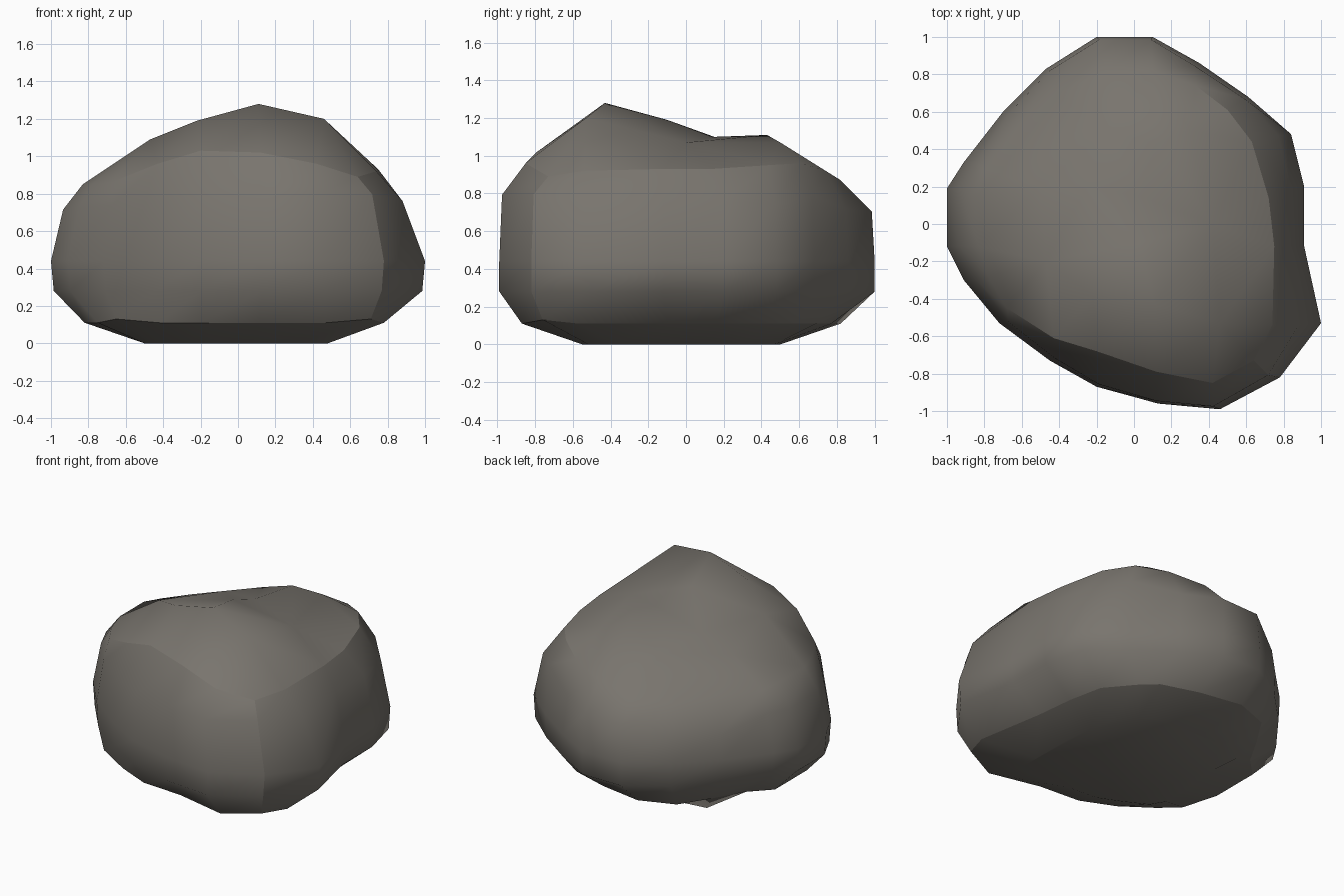
import bpy, bmesh
from mathutils import Vector
from mathutils.geometry import delaunay_2d_cdt

# Widest outline seen from above, counter-clockwise from the right side
outline = [(0.91, -0.12), (0.91, 0.2), (0.84, 0.48), (0.61, 0.68), (0.35, 0.86),
           (0.1, 1.0), (-0.2, 1.0), (-0.47, 0.83), (-0.7, 0.6), (-0.91, 0.33),
           (-1.0, 0.19), (-1.0, -0.12), (-0.91, -0.3), (-0.72, -0.53), (-0.45, -0.73),
           (-0.2, -0.87), (0.13, -0.96), (0.46, -0.99), (0.78, -0.82), (1.0, -0.53)]

# Lower rim where the sides turn under
rim = [(0.70, -0.1), (0.67, 0.17), (0.62, 0.41), (0.46, 0.6), (0.36, 0.69),
       (0.1, 0.77), (-0.2, 0.82), (-0.44, 0.73), (-0.57, 0.53), (-0.69, 0.32),
       (-0.82, 0.19), (-0.82, -0.16), (-0.75, -0.41), (-0.65, -0.55), (-0.42, -0.67),
       (-0.19, -0.77), (0.11, -0.79), (0.47, -0.87), (0.71, -0.76), (0.78, -0.57)]

# Uneven shoulder where the sides turn into the top
shoulder = [(0.75, -0.12, 0.93), (0.72, 0.14, 0.93), (0.63, 0.44, 0.95), (0.5, 0.61, 0.96),
            (0.33, 0.74, 0.92), (0.1, 0.82, 0.87), (-0.18, 0.8, 0.81), (-0.42, 0.69, 0.79),
            (-0.62, 0.5, 0.83), (-0.79, 0.29, 0.83), (-0.83, 0.15, 0.85), (-0.83, -0.12, 0.85),
            (-0.78, -0.28, 0.85), (-0.68, -0.45, 0.86), (-0.43, -0.61, 0.96), (-0.2, -0.68, 1.03),
            (0.12, -0.79, 1.02), (0.42, -0.85, 0.96), (0.64, -0.73, 0.89), (0.74, -0.54, 0.92)]

# High points of the crown: front peak, then the saddle and the low back hump
crown = [(0.11, -0.43, 1.28), (0.46, -0.53, 1.2), (-0.22, -0.38, 1.19), (0.03, -0.1, 1.19),
         (0.42, 0.0, 1.07), (-0.47, -0.2, 1.09), (-0.25, 0.2, 1.06), (0.03, 0.15, 1.1),
         (0.12, 0.43, 1.11), (0.3, 0.5, 1.07), (-0.5, 0.2, 0.97), (-0.15, 0.5, 1.0)]


def scaled(sx, sy, z):
    return [(x * sx, y * sy, z) for x, y in outline]


def clamp(v, lo, hi):
    return max(lo, min(hi, v))


# Flat base, rim, upright sides, tapering upper sides, shoulder
base = [(clamp(x * 0.68, -0.5, 0.48), clamp(y * 0.68, -0.55, 0.5), 0.0) for x, y in rim]
base[8] = (-0.49, 0.47, 0.0)
under = [(x, y, 0.13 if i in (13, 18) else 0.11) for i, (x, y) in enumerate(rim)]
upper = [(x * (0.92 if x > 0 else 0.935), y * 0.985, 0.74 - 0.04 * y + 0.03 * x)
         for x, y in outline]
upper[3] = (0.59, 0.67, 0.79)
upper[7] = (-0.45, 0.82, 0.6)
upper[8] = (-0.67, 0.59, 0.6)
upper[19] = (0.88, -0.54, 0.76)
rings = [base, under, scaled(0.985, 1.0, 0.28), scaled(1.0, 1.0, 0.44), upper, shoulder]

bm = bmesh.new()
loops = [[bm.verts.new(p) for p in ring] for ring in rings]
n = len(outline)
for lo, hi in zip(loops, loops[1:]):
    for i in range(n):
        j = (i + 1) % n
        bm.faces.new((lo[i], lo[j], hi[j], hi[i]))
bm.faces.new(loops[0][::-1])

# Crown: triangles between the shoulder and the high points
verts = loops[-1] + [bm.verts.new(p) for p in crown]
flat = [Vector(v.co[:2]) for v in verts]
_, _, tris, orig, _, _ = delaunay_2d_cdt(flat, [], [list(range(n))], 1, 1e-5)
for tri in tris:
    bm.faces.new([verts[orig[k][0]] for k in tri])
bmesh.ops.recalc_face_normals(bm, faces=bm.faces[:])

# Smooth stone with a few hard edges: rim, front right corner, right and front shoulder
for f in bm.faces:
    f.smooth = True
hard = [(loops[1][i], loops[1][(i + 1) % n]) for i in range(n)]
hard += [(a[18], b[18]) for a, b in zip(loops[1:], loops[2:])]
hard += [(loops[-1][i % n], loops[-1][(i + 1) % n]) for i in range(13, 24)]
for a, b in hard:
    edge = bm.edges.get((a, b))
    if edge:
        edge.smooth = False

mesh = bpy.data.meshes.new("boulder")
bm.to_mesh(mesh)
bm.free()
boulder = bpy.data.objects.new("boulder", mesh)
bpy.context.collection.objects.link(boulder)

# Warm grey stone
stone = bpy.data.materials.new("warm grey stone")
stone.diffuse_color = (0.19, 0.176, 0.155, 1)
mesh.materials.append(stone)
